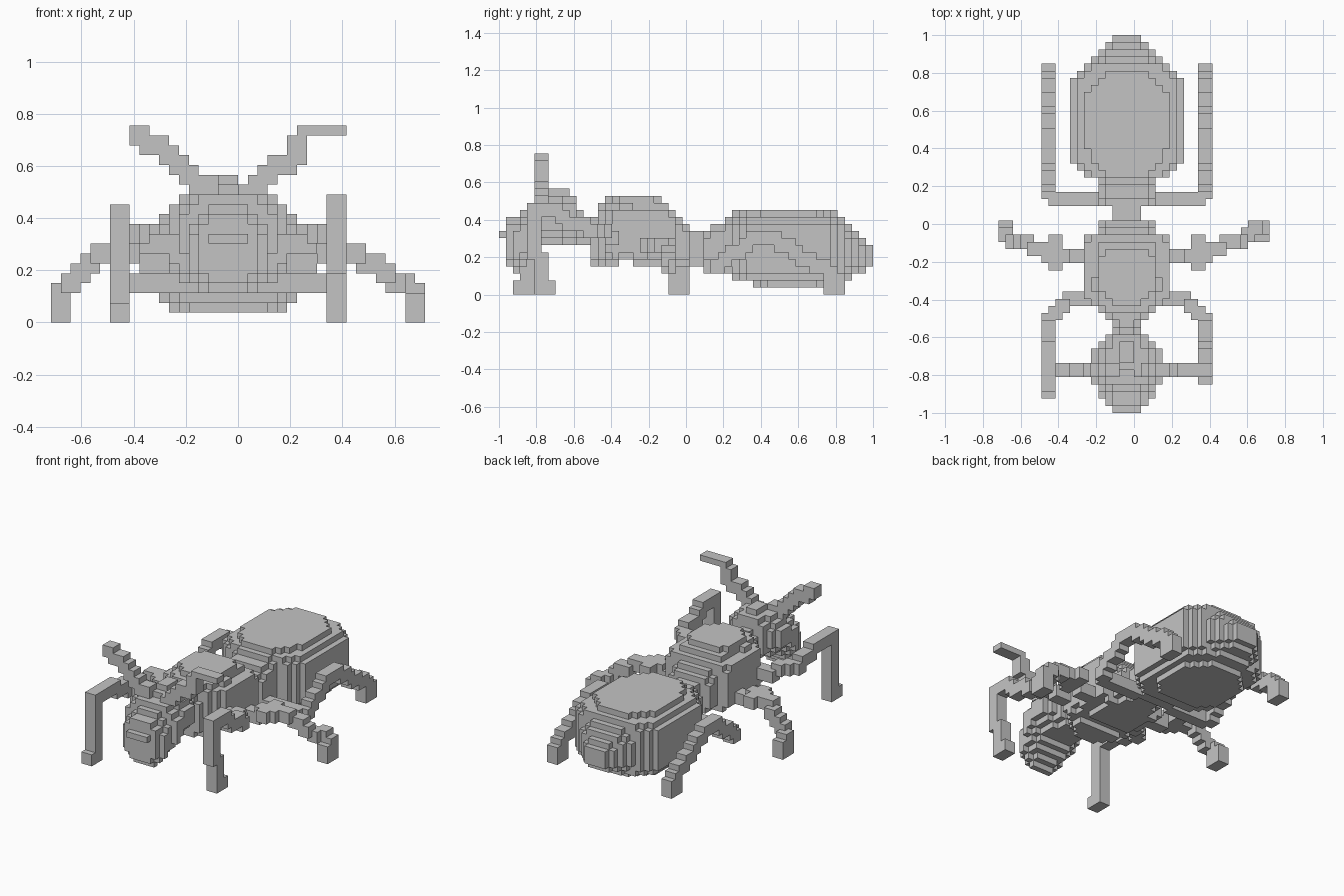
import bpy
import bmesh
from mathutils import Vector

cube = bpy.data.objects.get("Cube")
if cube:
    bpy.data.objects.remove(cube, do_unlink=True)

UNIT = 2 / 53                      # edge of one block
ORIGIN = Vector((-19, -26.5, 0))   # block grid corner
AXIS = 18                          # grid column of the body's centre plane

grey = bpy.data.materials.new("ant_grey")
grey.use_nodes = True
colour = (0.55, 0.55, 0.55, 1)
grey.diffuse_color = colour
grey.node_tree.nodes["Principled BSDF"].inputs["Base Color"].default_value = colour

parts = {}
filled = set()


def add_part(name, cells):
    """Keep the blocks no earlier part has claimed."""
    fresh = set(cells) - filled
    filled.update(fresh)
    parts[name] = fresh


def box(low, high):
    return {(x, y, z) for x in range(low[0], high[0])
            for y in range(low[1], high[1]) for z in range(low[2], high[2])}


def loft(stations, power):
    """Rounded blocky body; stations are (row, half width, bottom, top)."""
    cells = set()
    for a, b in zip(stations, stations[1:] + stations[-1:]):
        for row in range(a[0], max(b[0], a[0] + 1)):
            t = (row - a[0]) / max(b[0] - a[0], 1)
            half, low, high = (p + (q - p) * t for p, q in zip(a[1:], b[1:]))
            low, high = round(low), round(high)
            for z in range(low, high):
                d = abs(2 * (z + 0.5 - low) / (high - low) - 1)
                w = max(1, round(half * (1 - d ** power) ** (1 / power)))
                cells |= box((AXIS - w, row, z), (AXIS + w, row + 1, z + 1))
    return cells


def slab(outline, z):
    """One-block layer; outline is (row, half width)."""
    return loft([(row, half, z, z + 1) for row, half in outline], 2)


def limb(points):
    """Sweep a two-block brush along a path."""
    cells = set()
    for a, b in zip(points, points[1:]):
        a, b = Vector(a), Vector(b)
        steps = int(max(abs(c) for c in b - a))
        for s in range(steps + 1):
            c = [round(v) for v in a.lerp(b, s / max(steps, 1))]
            cells |= box([v - 1 for v in c], [v + 1 for v in c])
    return cells


def mirrored(points):
    return [(2 * AXIS - x, y, z) for x, y, z in points]


def mirrored_cells(cells):
    return {(2 * AXIS - 1 - x, y, z) for x, y, z in cells}


# Abdomen: waist collar, barrel, tail, flat crown and belly
abdomen = loft([(29, 4, 4, 9), (30, 4, 3, 10), (32, 4, 3, 11)], 3)
abdomen |= loft([(33, 6, 2, 11), (34, 7, 2, 11), (35, 8, 2, 11), (46, 8, 2, 11),
                 (47, 7, 2, 11), (48, 6, 2, 11)], 5)
abdomen |= loft([(49, 5, 2, 10), (50, 4, 3, 9), (51, 3, 3, 8), (52, 2, 4, 7)], 2.5)
abdomen |= slab([(33, 3), (35, 5), (38, 6), (43, 6), (45, 5), (47, 3)], 11)
abdomen |= slab([(36, 4), (38, 6), (43, 6), (45, 5), (47, 3)], 1)
add_part("abdomen", abdomen)

# Thorax with its waist and flat crown
thorax = loft([
    (13, 3, 4, 11), (14, 4, 4, 13), (15, 5, 4, 13), (16, 6, 4, 13),
    (17, 6, 5, 13), (18, 6, 5, 13), (19, 6, 4, 13), (23, 6, 4, 13),
    (24, 6, 4, 12), (25, 4, 4, 11), (26, 4, 4, 10), (27, 2, 4, 9),
    (28, 2, 4, 9)], 3.5)
add_part("thorax", thorax | slab([(15, 2), (17, 4), (21, 4), (22, 3)], 13))

# Head with a narrow crest
head = loft([
    (0, 2, 8, 9), (1, 3, 4, 11), (2, 4, 3, 11), (3, 4, 4, 12), (4, 5, 5, 13),
    (5, 5, 6, 13), (6, 5, 7, 14), (8, 5, 7, 14), (9, 4, 7, 14),
    (10, 3, 7, 14), (11, 2, 7, 12), (12, 2, 7, 11)], 2.3)
add_part("head", head | box((17, 7, 14), (19, 10, 15)))

# Antennae
add_part("right_antenna", limb([(9, 6, 19), (11, 6, 18), (14, 6, 15), (16, 6, 14)]))
add_part("left_antenna",
         limb([(25, 6, 18), (25, 6, 17), (23, 6, 16), (21, 6, 14), (20, 6, 13)])
         | box((25, 5, 19), (30, 7, 20)))

# Front legs
hip = [(13, 16, 7), (11, 16, 8), (9, 15, 9), (7, 13, 9), (7, 9, 11)]
add_part("front_right_leg",
         limb(hip + [(7, 4, 11), (7, 4, 1)]) | box((6, 2, 0), (8, 5, 2)))
add_part("front_left_leg",
         limb(mirrored(hip + [(7, 7, 12), (7, 5, 12), (7, 5, 6), (7, 6, 5), (7, 6, 1)]))
         | box((28, 5, 0), (30, 8, 2)))

# Middle legs, the left one reaching further out
thigh = [(12, 22, 6), (8, 22, 7)]
knee = box((7, 20, 6), (9, 25, 8))
add_part("middle_right_leg",
         limb(thigh + [(5, 23, 7), (1, 25, 3), (1, 26, 1)])
         | knee | box((0, 24, 0), (2, 27, 3)))
add_part("middle_left_leg",
         limb(mirrored(thigh) + [(31, 23, 7), (35, 25, 4), (37, 26, 3), (37, 26, 1)])
         | mirrored_cells(knee) | box((36, 24, 0), (38, 27, 3)))

# Hind legs
hind = limb([(14, 30, 4), (8, 30, 4), (7, 31, 4), (7, 36, 8), (7, 39, 8),
             (7, 42, 6), (7, 47, 3), (7, 48, 1)]) | box((6, 46, 0), (8, 49, 2))
add_part("hind_right_leg", hind)
add_part("hind_left_leg", mirrored_cells(hind))


def build(name, cells):
    """Make a mesh from the outward faces of the blocks."""
    bm = bmesh.new()
    verts = {}

    def vert(p):
        key = tuple(p)
        if key not in verts:
            verts[key] = bm.verts.new((Vector(p) + ORIGIN) * UNIT)
        return verts[key]

    for cell in sorted(cells):
        for axis in range(3):
            u, v = (axis + 1) % 3, (axis + 2) % 3
            for side in (0, 1):
                near = list(cell)
                near[axis] += 2 * side - 1
                if tuple(near) in filled:
                    continue
                corners = []
                for du, dv in ((0, 0), (1, 0), (1, 1), (0, 1)):
                    p = list(cell)
                    p[axis] += side
                    p[u] += du
                    p[v] += dv
                    corners.append(vert(p))
                bm.faces.new(corners if side else corners[::-1])
    mesh = bpy.data.meshes.new(name)
    bm.to_mesh(mesh)
    bm.free()
    mesh.materials.append(grey)
    bpy.context.collection.objects.link(bpy.data.objects.new(name, mesh))


for part_name, part_cells in parts.items():
    build(part_name, part_cells)
